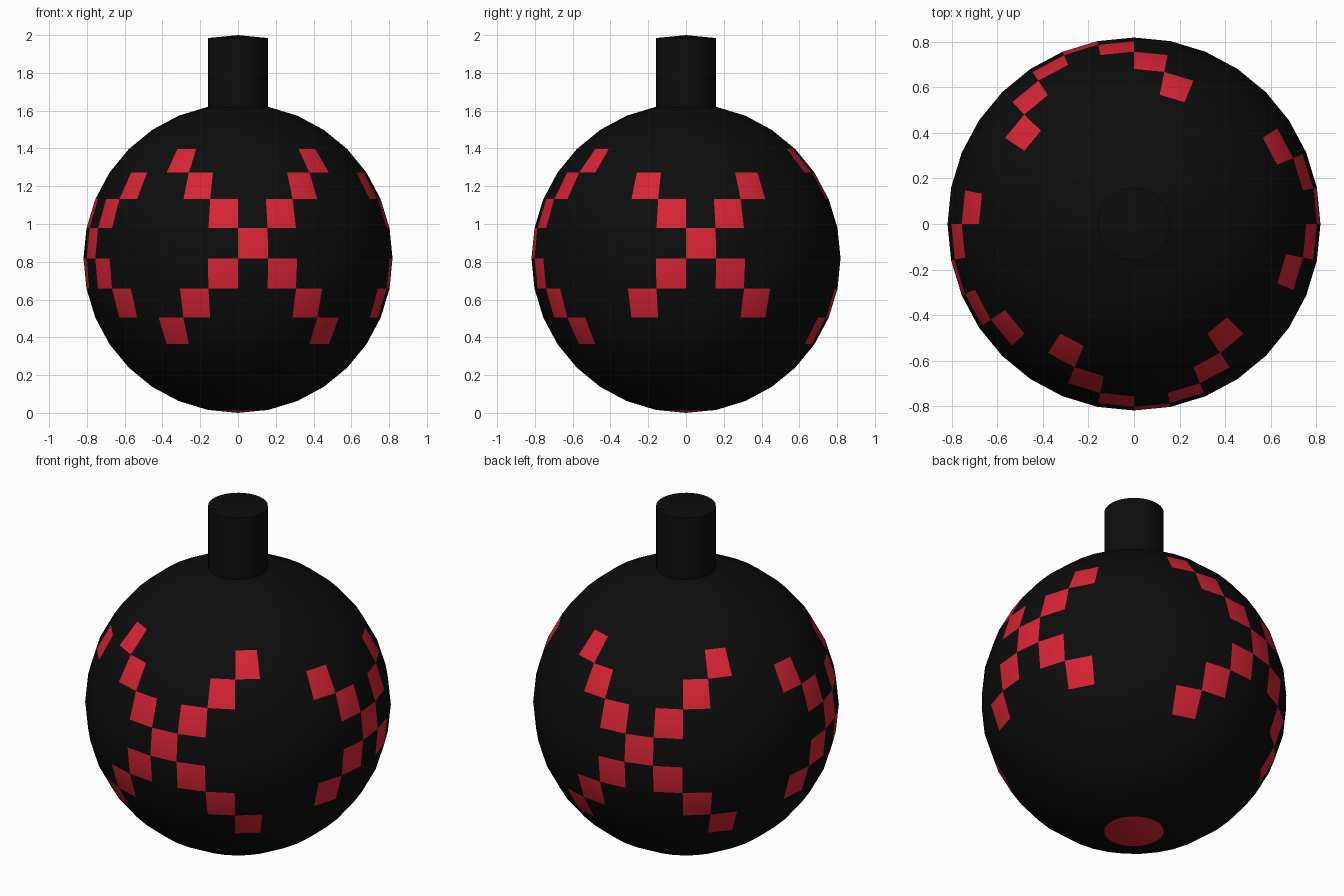
import bpy, bmesh
from math import atan2, asin, floor, pi
from mathutils import Matrix

if "Cube" in bpy.data.objects:
    bpy.data.objects.remove(bpy.data.objects["Cube"])

R = 0.818          # body radius, also height of its centre
TOP = 2.0          # height of the neck tip
SEGS, RINGS = 32, 16
STEP = 2 * pi / SEGS

# centre column of each checkered cross -> arm length
CROSSES = {0: 3, 8: 2, 17: 3, 25: 2}    # front, right, back, left


def material(name, rgb):
    m = bpy.data.materials.new(name)
    m.diffuse_color = (*rgb, 1)
    m.use_nodes = True
    m.node_tree.nodes["Principled BSDF"].inputs["Base Color"].default_value = m.diffuse_color
    return m


def is_red(col, row):
    for centre, arm in CROSSES.items():
        d = (col - centre + SEGS // 2) % SEGS - SEGS // 2
        if abs(d) == abs(row) <= arm:
            return True
    return row == -RINGS // 2           # round patch under the base


bm = bmesh.new()
bmesh.ops.create_uvsphere(bm, u_segments=SEGS, v_segments=RINGS, radius=R)

# colour the crosses and find the cap for the neck
cap = []
for f in bm.faces:
    c = f.calc_center_median()
    col = floor(atan2(c.x, -c.y) / STEP) % SEGS
    row = floor(asin(c.z / c.length) / STEP)
    f.material_index = int(is_red(col, row))
    if row == RINGS // 2 - 1:
        cap.append(f)

# neck: pull the top cap straight up
ext = bmesh.ops.extrude_face_region(bm, geom=cap)
verts = [g for g in ext["geom"] if isinstance(g, bmesh.types.BMVert)]
bmesh.ops.translate(bm, verts=verts, vec=(0, 0, TOP - 2 * R))
if any(f.is_valid for f in cap):
    bmesh.ops.delete(bm, geom=[f for f in cap if f.is_valid], context='FACES')

bmesh.ops.transform(bm, matrix=Matrix.Translation((0, 0, R)), verts=bm.verts)
bmesh.ops.recalc_face_normals(bm, faces=bm.faces)

mesh = bpy.data.meshes.new("round_body_with_neck")
bm.to_mesh(mesh)
bm.free()
mesh.materials.append(material("black", (0.004, 0.004, 0.004)))
mesh.materials.append(material("red", (0.70, 0.018, 0.036)))
body = bpy.data.objects.new("round_body_with_neck", mesh)
bpy.context.collection.objects.link(body)

# smooth the ball, keep the neck edges crisp
bpy.context.view_layer.objects.active = body
body.select_set(True)
bpy.ops.object.shade_smooth_by_angle()
